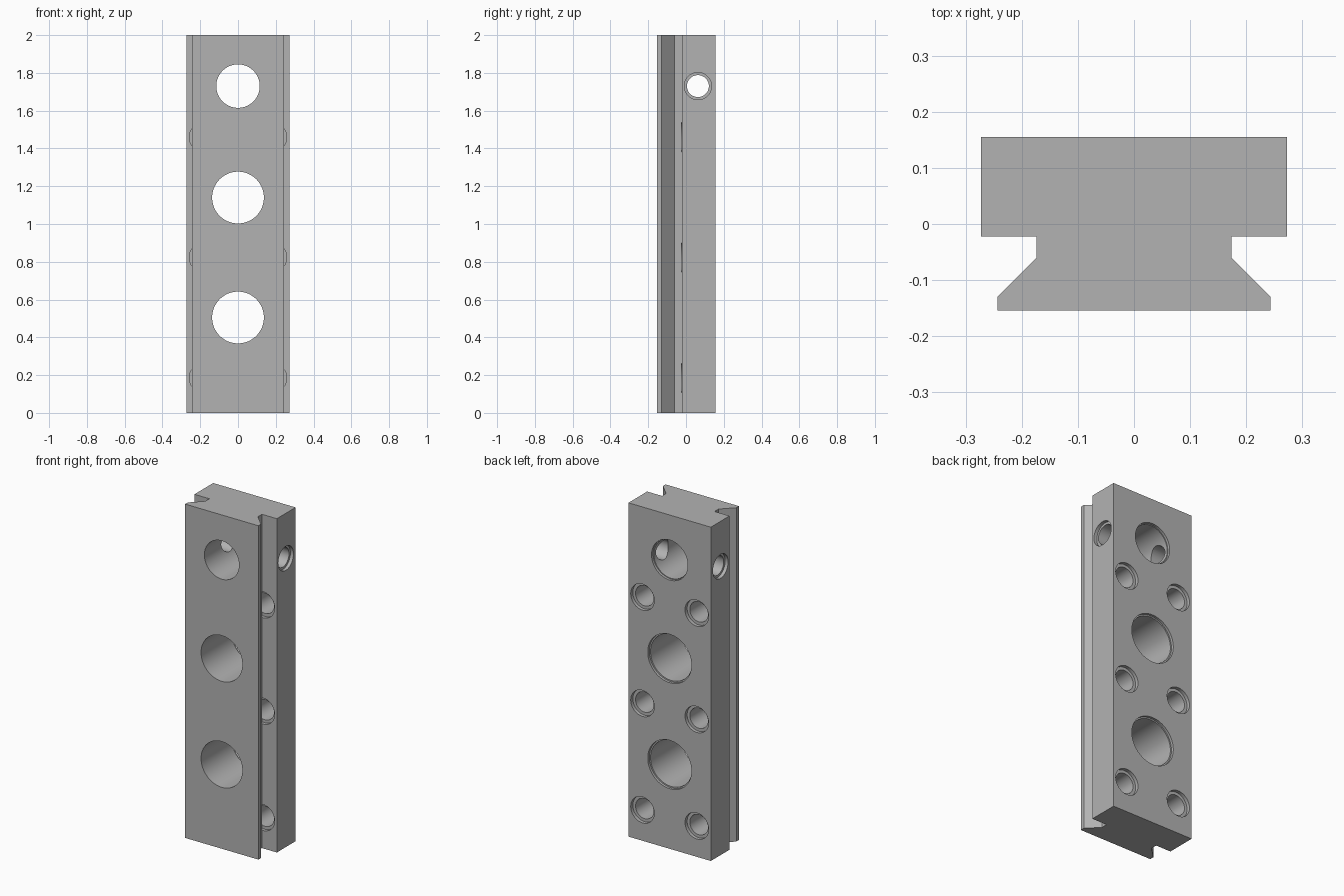
import bpy, bmesh, math
from mathutils import Matrix

cube = bpy.data.objects.get("Cube")
if cube:
    bpy.data.objects.remove(cube, do_unlink=True)

steel = bpy.data.materials.new("grey_metal")
steel.use_nodes = True
GREY = (0.45, 0.45, 0.45, 1)
steel.diffuse_color = GREY
steel.node_tree.nodes["Principled BSDF"].inputs["Base Color"].default_value = GREY

HEIGHT = 2.0
BACK, FLANGE, FRONT = 0.155, -0.022, -0.154
SIDE = 0.273


def add_object(name, bm):
    bmesh.ops.recalc_face_normals(bm, faces=bm.faces)
    mesh = bpy.data.meshes.new(name)
    bm.to_mesh(mesh)
    bm.free()
    mesh.materials.append(steel)
    obj = bpy.data.objects.new(name, mesh)
    bpy.context.collection.objects.link(obj)
    return obj


def make_rail():
    """Dovetail section, mirrored in x and extruded upward."""
    half = [(SIDE, BACK), (SIDE, FLANGE), (0.174, FLANGE),
            (0.174, -0.06), (0.243, -0.129), (0.243, FRONT)]
    outline = half + [(-x, y) for x, y in reversed(half)]
    bm = bmesh.new()
    face = bm.faces.new([bm.verts.new((x, y, 0)) for x, y in outline])
    top = bmesh.ops.extrude_face_region(bm, geom=[face])["geom"]
    bmesh.ops.translate(bm, vec=(0, 0, HEIGHT),
                        verts=[v for v in top if isinstance(v, bmesh.types.BMVert)])
    return add_object("dovetail_rail", bm)


def make_drill(name, steps, axis, centre, segments=64):
    """Stepped round cutter: steps are (position along axis, radius)."""
    bm = bmesh.new()
    rings = []
    for t, r in steps:
        ring = []
        for i in range(segments):
            a = math.tau * i / segments
            u, v = r * math.cos(a), r * math.sin(a)
            ring.append(bm.verts.new((u, t, v) if axis == "y" else (t, u, v)))
        rings.append(ring)
    for a, b in zip(rings, rings[1:]):
        for i in range(segments):
            j = (i + 1) % segments
            bm.faces.new((a[i], a[j], b[j], b[i]))
    bm.faces.new(rings[0])
    bm.faces.new(rings[-1])
    bmesh.ops.transform(bm, matrix=Matrix.Translation(centre), verts=bm.verts)
    obj = add_object(name, bm)
    obj.hide_render = True
    return obj


rail = make_rail()
drills = []

# Large through holes with a shallow recess at the back
for z, r, lip in ((0.505, 0.137, 0.145), (1.14, 0.137, 0.145), (1.73, 0.115, 0.12)):
    steps = [(FRONT - 0.1, r), (BACK - 0.015, r), (BACK - 0.015, lip), (BACK + 0.1, lip)]
    drills.append(make_drill("large_hole_cutter", steps, "y", (0, 0, z), 96))

# Pairs of bolt holes through the flanges, counterbored at both ends
bore, sink, depth = 0.06, 0.078, 0.02
for z in (0.185, 0.823, 1.46):
    for side in (-1, 1):
        steps = [(FLANGE - 0.001, sink), (FLANGE + depth, sink), (FLANGE + depth, bore),
                 (BACK - depth, bore), (BACK - depth, sink), (BACK + 0.1, sink)]
        drills.append(make_drill("bolt_hole_cutter", steps, "y", (side * 0.18, 0, z)))

# Cross hole from side to side, counterbored at both ends
inner = SIDE - depth
steps = [(-SIDE - 0.1, 0.072), (-inner, 0.072), (-inner, 0.058),
         (inner, 0.058), (inner, 0.072), (SIDE + 0.1, 0.072)]
drills.append(make_drill("cross_hole_cutter", steps, "x", (0, 0.063, 1.73)))

# Cut all holes, then bake the result and discard the cutters
for drill in drills:
    mod = rail.modifiers.new("hole", "BOOLEAN")
    mod.operation = "DIFFERENCE"
    mod.solver = "EXACT"
    mod.object = drill
bpy.context.view_layer.update()
graph = bpy.context.evaluated_depsgraph_get()
cut_mesh = bpy.data.meshes.new_from_object(rail.evaluated_get(graph))
rail.modifiers.clear()
rail.data = cut_mesh
for drill in drills:
    bpy.data.objects.remove(drill, do_unlink=True)

# Smooth bores, crisp edges
bpy.ops.object.select_all(action="DESELECT")
rail.select_set(True)
bpy.context.view_layer.objects.active = rail
bpy.ops.object.shade_smooth_by_angle(angle=math.radians(30))
